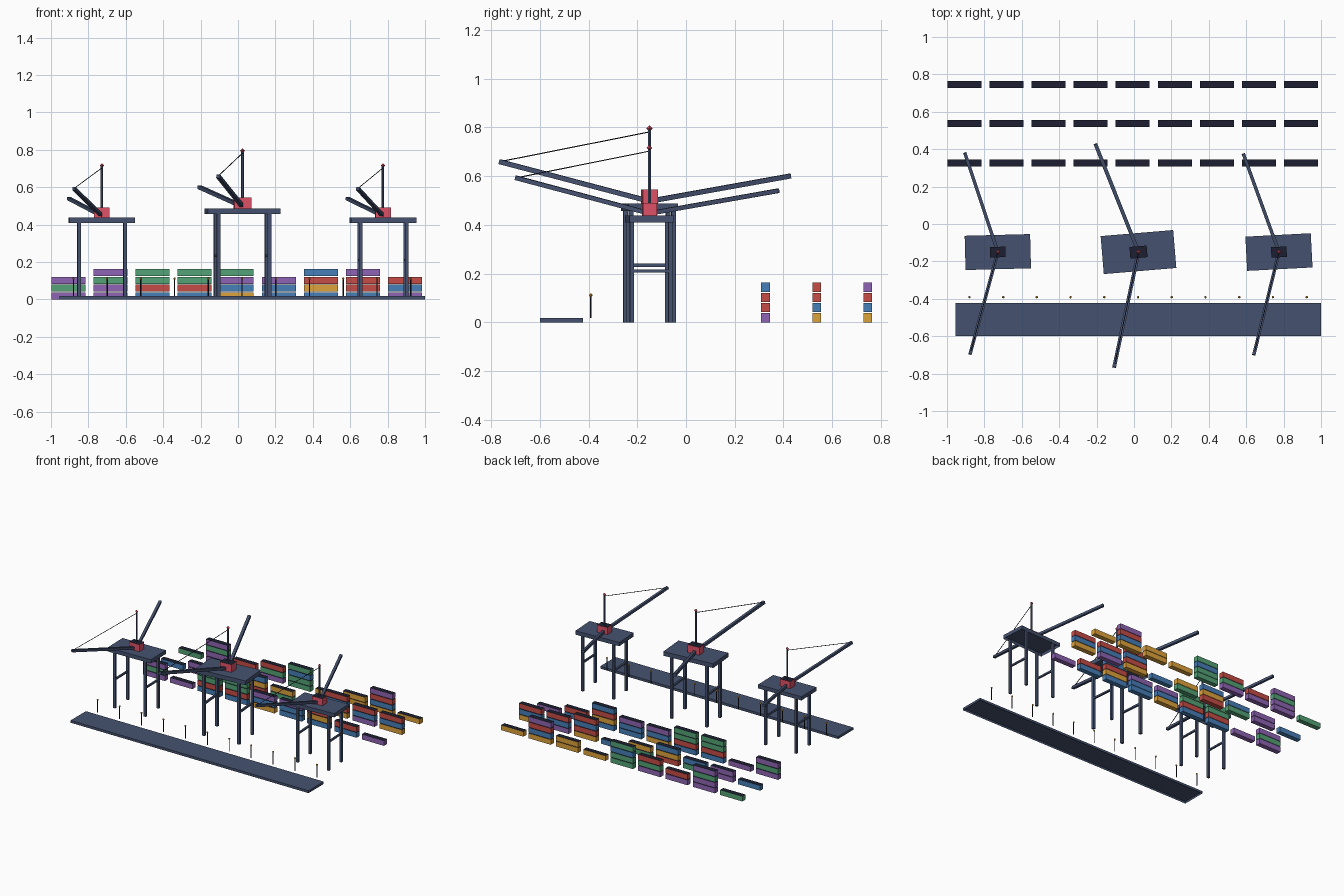
import bpy, bmesh, math
from mathutils import Vector, Matrix

if "Cube" in bpy.data.objects:
    bpy.data.objects.remove(bpy.data.objects["Cube"])


def srgb(r, g, b):
    f = lambda c: c / 12.92 if c <= 0.04045 else ((c + 0.055) / 1.055) ** 2.4
    return (f(r / 255), f(g / 255), f(b / 255), 1)


def material(name, *rgb):
    m = bpy.data.materials.new(name)
    m.diffuse_color = srgb(*rgb)
    m.use_nodes = True
    m.node_tree.nodes["Principled BSDF"].inputs["Base Color"].default_value = m.diffuse_color
    return m


NAVY = material("navy steel", 69, 82, 112)
DARK = material("dark roof", 28, 31, 49)
CABIN = material("cabin red", 225, 82, 104)
PAINT = {
    "B": material("container blue", 70, 127, 184),
    "R": material("container red", 198, 76, 70),
    "G": material("container green", 84, 162, 118),
    "P": material("container purple", 143, 100, 180),
    "O": material("container orange", 222, 163, 60),
}


def finish(bm, name, mats, matrix=Matrix()):
    bmesh.ops.recalc_face_normals(bm, faces=bm.faces)
    me = bpy.data.meshes.new(name)
    bm.to_mesh(me)
    bm.free()
    for m in mats:
        me.materials.append(m)
    ob = bpy.data.objects.new(name, me)
    ob.matrix_world = matrix
    bpy.context.collection.objects.link(ob)
    return ob


def add_box(bm, centre, size):
    r = bmesh.ops.create_cube(bm, size=1, matrix=Matrix.Translation(centre) @ Matrix.Diagonal((*size, 1)))
    return list({f for v in r["verts"] for f in v.link_faces})


def box(name, centre, size, mat, matrix=Matrix(), roof=False, tray=False):
    bm = bmesh.new()
    faces = add_box(bm, centre, size)
    bm.normal_update()
    for f in faces:
        if roof and f.normal.z > 0.9:          # dark roof face
            f.material_index = 1
    if tray:                                   # hollow underside with a thin rim
        under = [f for f in faces if f.normal.z < -0.9]
        bmesh.ops.inset_region(bm, faces=under, thickness=0.005)
        for v in under[0].verts:
            v.co.z += size[2] * 0.7
    return finish(bm, name, [mat, DARK], matrix)


def beam(name, a, b, width, mat, matrix=Matrix(), sides=4):
    # straight bar between two points; four sides gives a square section
    a, b = Vector(a), Vector(b)
    d = b - a
    bm = bmesh.new()
    r = width / 2 / math.cos(math.pi / sides)
    rot = d.to_track_quat("Z", "Y").to_matrix().to_4x4() @ Matrix.Rotation(math.pi / sides, 4, "Z")
    bmesh.ops.create_cone(bm, cap_ends=True, segments=sides, radius1=r, radius2=r,
                          depth=d.length, matrix=Matrix.Translation((a + b) / 2) @ rot)
    return finish(bm, name, [mat], matrix)


def bead(name, centre, radius, mat, matrix=Matrix(), sides=6, rings=4):
    bm = bmesh.new()
    bmesh.ops.create_uvsphere(bm, u_segments=sides, v_segments=rings, radius=radius,
                              matrix=Matrix.Translation(centre))
    return finish(bm, name, [mat], matrix)


# Quay slab
box("quay", (0.0225, -0.511, 0.009), (1.955, 0.178, 0.018), NAVY, tray=True)

# Lamp posts along the quay
for i in range(11):
    x = -0.88 + i * 0.1803
    beam("lamp_post", (x, -0.391, 0.018), (x, -0.391, 0.108), 0.006, DARK, sides=6)
    bead("lamp", (x, -0.391, 0.111), 0.007, PAINT["O"])


# Cranes, built in a local frame and placed with a turn and a scale
def crane(x, turn, scale):
    m = (Matrix.Translation((x, -0.15, 0)) @ Matrix.Rotation(math.radians(turn), 4, "Z")
         @ Matrix.Scale(scale, 4))
    box("crane_platform", (0, 0, 0.424), (0.35, 0.183, 0.028), NAVY, m, tray=True)
    for sx in (-1, 1):
        for sy in (-1, 1):
            box("crane_leg", (sx * 0.123, sy * 0.079, 0.209), (0.017, 0.017, 0.418), NAVY, m)
        box("crane_brace", (sx * 0.123, 0, 0.211), (0.012, 0.145, 0.012), NAVY, m)
    box("crane_cabin", (0, 0, 0.464), (0.083, 0.056, 0.053), CABIN, m, roof=True)
    beam("crane_mast", (0, 0, 0.49), (0, 0, 0.71), 0.012, NAVY, m, sides=6)
    bead("crane_mast_light", (0, 0, 0.716), 0.012, CABIN, m, 4, 2)
    tip = (-0.163, -0.542, 0.593)
    beam("crane_front_boom", (0, 0, 0.447), tip, 0.018, NAVY, m)
    beam("crane_rear_boom", (0, 0, 0.447), (-0.163, 0.535, 0.54), 0.018, NAVY, m)
    beam("crane_cable", (0, 0, 0.703), tip, 0.0035, DARK, m, sides=5)


crane(-0.728, 1.5, 1.0)
crane(0.024, 4.8, 1.112)
crane(0.775, 3.0, 1.0)

# Container stacks: one string per stack, listed bottom to top
ROWS = [
    (0.326, "PGP P BRGG BRGG OBP BBP BORB BR P"),
    (0.537, "B PP GB ROB GO B ORBR PBR OBR"),
    (0.746, "G PPGP PR PGR GGBG O OO OBRP O"),
]
for y, row in ROWS:
    for col, stack in enumerate(row.split()):
        for level, key in enumerate(stack):
            box("container", (-0.907 + col * 0.225, y, 0.019 + level * 0.0415),
                (0.182, 0.036, 0.038), PAINT[key], roof=True)
